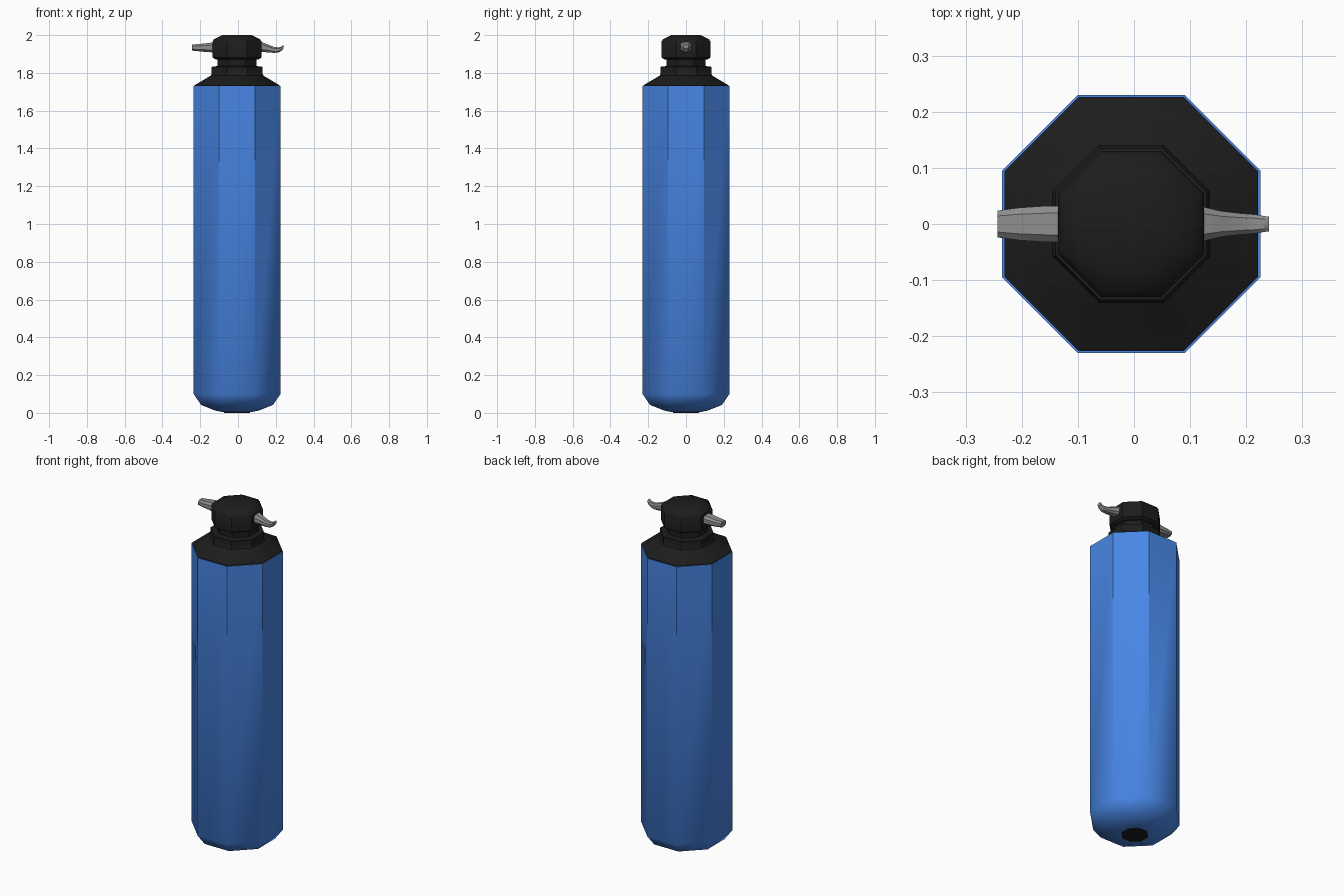
import bpy, bmesh, math

if "Cube" in bpy.data.objects:
    bpy.data.objects.remove(bpy.data.objects["Cube"])

CX = -0.005  # bottle axis


def material(name, rgb):
    m = bpy.data.materials.new(name)
    m.diffuse_color = (*rgb, 1)
    m.use_nodes = True
    m.node_tree.nodes["Principled BSDF"].inputs["Base Color"].default_value = m.diffuse_color
    return m


BLUE = material("blue_paint", (0.065, 0.24, 0.79))
BLACK = material("black_plastic", (0.012, 0.012, 0.012))
GREY = material("grey_plastic", (0.27, 0.27, 0.27))


def loft(name, rings, mat, angle):
    """Skin a list of closed rings with quads and cap both ends."""
    bm = bmesh.new()
    loops = [[bm.verts.new(p) for p in ring] for ring in rings]
    n = len(loops[0])
    for a, b in zip(loops, loops[1:]):
        for i in range(n):
            j = (i + 1) % n
            bm.faces.new((a[i], a[j], b[j], b[i]))
    bm.faces.new(loops[0])
    bm.faces.new(loops[-1])
    bmesh.ops.recalc_face_normals(bm, faces=bm.faces[:])
    me = bpy.data.meshes.new(name)
    bm.to_mesh(me)
    bm.free()
    me.materials.append(mat)
    ob = bpy.data.objects.new(name, me)
    bpy.context.collection.objects.link(ob)
    bpy.ops.object.select_all(action='DESELECT')
    bpy.context.view_layer.objects.active = ob
    ob.select_set(True)
    bpy.ops.object.shade_smooth_by_angle(angle=math.radians(angle))
    return ob


def octagon(apothem, z):
    r = apothem / math.cos(math.pi / 8)
    return [(CX + r * math.cos((i + .5) * math.pi / 4),
             r * math.sin((i + .5) * math.pi / 4), z) for i in range(8)]


def turned(name, profile, mat, angle=32):
    return loft(name, [octagon(a, z) for a, z in profile], mat, angle)


# Blue bottle with rounded bottom
body = turned("body", [(0.075, 0.004), (0.115, 0.012), (0.19, 0.042),
                       (0.23, 0.1), (0.23, 1.73)], BLUE, 40)

# Dark disc underneath
turned("base_disc", [(0.068, 0.0), (0.068, 0.006)], BLACK)

# Black shoulder, collar and neck
turned("shoulder", [(0.226, 1.725), (0.226, 1.734), (0.14, 1.785),
                    (0.135, 1.795), (0.135, 1.832), (0.104, 1.836),
                    (0.104, 1.885)], BLACK)

# Chamfered cap
turned("cap", [(0.115, 1.872), (0.13, 1.882), (0.13, 1.965),
               (0.122, 1.978), (0.078, 2.0)], BLACK)


def spout(name, stations):
    """Sections: x, half width, low z, high z, with cut corners."""
    rings = []
    for x, w, lo, hi in stations:
        mid, h = (lo + hi) / 2, (hi - lo) / 2
        rings.append([(x, w * a, mid + h * b) for a, b in
                      ((1, .5), (.6, 1), (-.6, 1), (-1, .5),
                       (-1, -.5), (-.6, -1), (.6, -1), (1, -.5))])
    return loft(name, rings, GREY, 35)


# Straight tab on the left, curved mouthpiece on the right
spout("left_tab", [(-0.12, 0.032, 1.908, 1.962), (-0.16, 0.032, 1.91, 1.958),
                   (-0.205, 0.029, 1.914, 1.953), (-0.243, 0.024, 1.918, 1.95)])
spout("right_mouthpiece", [(0.11, 0.034, 1.91, 1.966), (0.13, 0.029, 1.91, 1.962),
                           (0.155, 0.023, 1.909, 1.952), (0.19, 0.019, 1.906, 1.938),
                           (0.215, 0.017, 1.908, 1.935), (0.233, 0.014, 1.919, 1.94),
                           (0.241, 0.013, 1.93, 1.95)])
